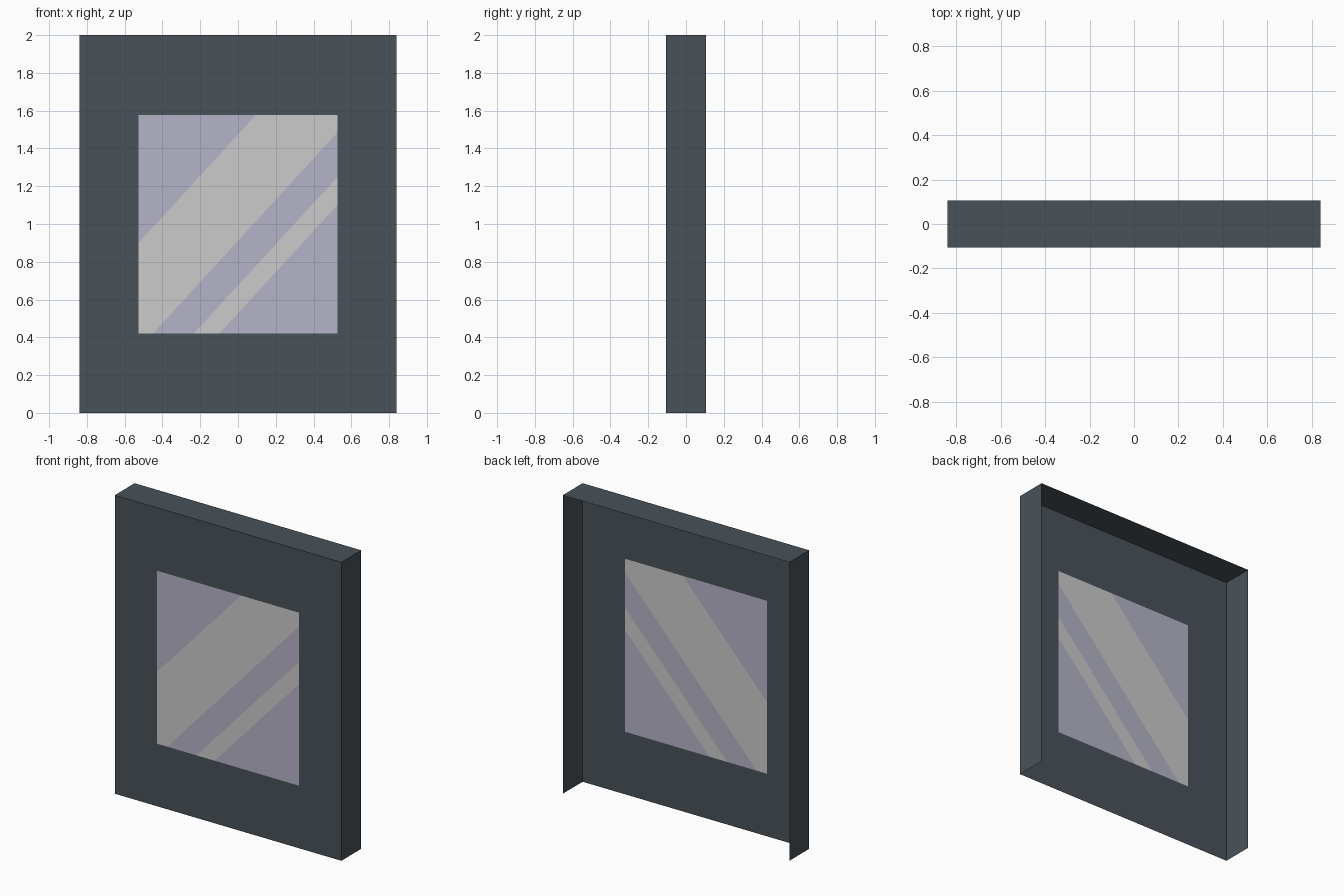
import bpy, bmesh
from mathutils import Vector

if "Cube" in bpy.data.objects:
    bpy.data.objects.remove(bpy.data.objects["Cube"])

W, H, D = 0.84, 2.0, 0.105           # half width, height, half depth
WX, Z0, Z1 = 0.527, 0.419, 1.578     # window half width, bottom, top
SLOPE = 1.09                         # slope of the reflection stripes
EDGES = (1.474, 0.911, 0.675, 0.527) # stripe edges as z - SLOPE * x


def srgb(r, g, b):
    f = lambda c: c / 12.92 if c <= 0.04045 else ((c + 0.055) / 1.055) ** 2.4
    return tuple(f(c / 255) for c in (r, g, b)) + (1.0,)


def material(name, rgb):
    m = bpy.data.materials.new(name)
    m.diffuse_color = srgb(*rgb)
    m.use_nodes = True
    m.node_tree.nodes["Principled BSDF"].inputs["Base Color"].default_value = m.diffuse_color
    return m


frame_mat = material("dark slate", (73, 82, 89))
glass_mat = material("lilac glass", (181, 179, 199))
stripe_mat = material("pale grey reflection", (203, 203, 203))


def finish(name, bm, mats):
    mesh = bpy.data.meshes.new(name)
    bm.to_mesh(mesh)
    bm.free()
    for m in mats:
        mesh.materials.append(m)
    ob = bpy.data.objects.new(name, mesh)
    bpy.context.collection.objects.link(ob)
    return ob


def front_sheet(x, z0, z1):
    # upright rectangle in the front plane, facing -y
    bm = bmesh.new()
    bm.faces.new([bm.verts.new(p) for p in
                  ((-x, -D, z0), (x, -D, z0), (x, -D, z1), (-x, -D, z1))])
    return bm


def cut(bm, co, no):
    bmesh.ops.bisect_plane(bm, geom=bm.verts[:] + bm.edges[:] + bm.faces[:],
                           plane_co=co, plane_no=no)


# front panel with the window opening
bm = front_sheet(W, 0, H)
for x in (-WX, WX):
    cut(bm, (x, 0, 0), (1, 0, 0))
for z in (Z0, Z1):
    cut(bm, (0, 0, z), (0, 0, 1))
hole = [f for f in bm.faces if abs(f.calc_center_median().x) < WX
        and Z0 < f.calc_center_median().z < Z1]
bmesh.ops.delete(bm, geom=hole, context='FACES')
finish("front_panel", bm, [frame_mat])

# window pane with diagonal reflection stripes
bm = front_sheet(WX, Z0, Z1)
for c in EDGES:
    cut(bm, (0, 0, c), Vector((-SLOPE, 0, 1)).normalized())
for f in bm.faces:
    p = f.calc_center_median()
    c = p.z - SLOPE * p.x
    f.material_index = int(EDGES[1] < c < EDGES[0] or EDGES[3] < c < EDGES[2])
finish("window_pane", bm, [glass_mat, stripe_mat])

# thin side walls and top, open at the back and bottom
bm = bmesh.new()
bmesh.ops.create_cube(bm, size=1)
for v in bm.verts:
    v.co = (v.co.x * 2 * W, v.co.y * 2 * D, (v.co.z + 0.5) * H)
bm.normal_update()
unused = [f for f in bm.faces if abs(f.normal.y) > 0.5 or f.normal.z < -0.5]
bmesh.ops.delete(bm, geom=unused, context='FACES')
finish("side_walls_and_top", bm, [frame_mat])
